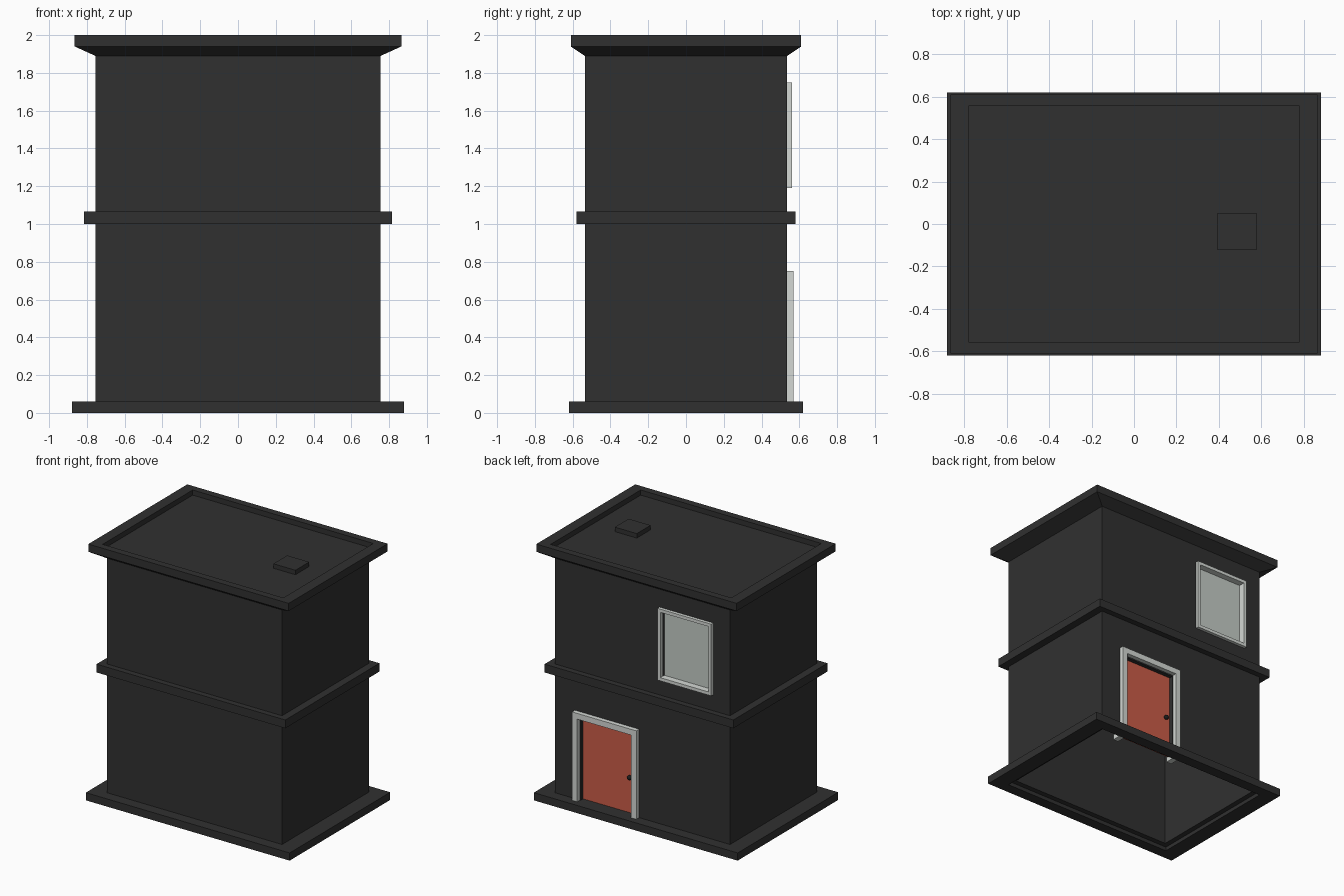
import bpy
import bmesh
from mathutils import Vector

cube = bpy.data.objects.get("Cube")
if cube:
    bpy.data.objects.remove(cube, do_unlink=True)


def material(name, rgb):
    mat = bpy.data.materials.new(name)
    mat.use_nodes = True
    mat.diffuse_color = (*rgb, 1)
    mat.node_tree.nodes["Principled BSDF"].inputs["Base Color"].default_value = (*rgb, 1)
    return mat


CHARCOAL = material("charcoal", (0.03, 0.03, 0.03))
PALE = material("pale grey trim", (0.66, 0.69, 0.66))
GLASS = material("window grey", (0.56, 0.61, 0.57))
RED = material("brick red", (0.6, 0.11, 0.065))
BLACK = material("black", (0.012, 0.012, 0.012))


def finish(name, bm, mat):
    bmesh.ops.recalc_face_normals(bm, faces=bm.faces)
    mesh = bpy.data.meshes.new(name)
    bm.to_mesh(mesh)
    bm.free()
    obj = bpy.data.objects.new(name, mesh)
    obj.data.materials.append(mat)
    bpy.context.collection.objects.link(obj)
    return obj


def box(name, low, high, mat):
    low, high = Vector(low), Vector(high)
    bm = bmesh.new()
    bmesh.ops.create_cube(bm, size=1)
    for v in bm.verts:
        v.co = (low + high) / 2 + v.co * (high - low)
    return finish(name, bm, mat)


def rect_loft(name, levels, mat, closed):
    """Skin rectangles (half x, half y, z); closed joins last to first, else caps the ends."""
    bm = bmesh.new()
    rings = [[bm.verts.new((sx * hx, sy * hy, z))
              for sx, sy in ((-1, -1), (1, -1), (1, 1), (-1, 1))]
             for hx, hy, z in levels]
    pairs = list(zip(rings, rings[1:]))
    if closed:
        pairs.append((rings[-1], rings[0]))
    else:
        bm.faces.new(rings[0])
        bm.faces.new(rings[-1])
    for a, b in pairs:
        for i in range(4):
            j = (i + 1) % 4
            bm.faces.new((a[i], a[j], b[j], b[i]))
    return finish(name, bm, mat)


def rect_ring(name, outer, inner, z0, z1, mat):
    return rect_loft(name, [(*outer, z0), (*outer, z1), (*inner, z1), (*inner, z0)], mat, True)


# Structure: hollow walls, open plinth and string course
WALL = (0.755, 0.535)
INNER = (0.715, 0.495)
walls = rect_ring("walls", WALL, INNER, 0.03, 1.9, CHARCOAL)
rect_ring("plinth", (0.88, 0.62), WALL, 0, 0.06, CHARCOAL)
rect_ring("floor_band", (0.815, 0.58), WALL, 1.0, 1.065, CHARCOAL)

# Flared cornice with sunken flat roof, and roof hatch
rect_loft("roof", [(*WALL, 1.89), (0.865, 0.61, 1.94), (0.865, 0.61, 2),
                   (0.78, 0.555, 2), (0.78, 0.555, 1.96)], CHARCOAL, False)
box("roof_hatch", (0.39, -0.12, 1.95), (0.58, 0.05, 1.995), CHARCOAL)

# Openings in the back wall
DOOR = (0.03, 0.585, 0.75)
WIN = (-0.61, -0.145, 1.19, 1.75)
BAR, TRIM = 0.045, 0.025
cutters = [
    box("door_cutter", (DOOR[0] + BAR + 0.006, 0.4, 0.06),
        (DOOR[1] - BAR - 0.006, 0.7, DOOR[2] - BAR - 0.01), CHARCOAL),
    box("window_cutter", (WIN[0] + TRIM, 0.4, WIN[2] + TRIM),
        (WIN[1] - TRIM, 0.7, WIN[3] - TRIM), CHARCOAL),
]
bpy.context.view_layer.objects.active = walls
for cutter in cutters:
    cutter.hide_render = True
    mod = walls.modifiers.new("opening", "BOOLEAN")
    mod.operation = "DIFFERENCE"
    mod.solver = "EXACT"
    mod.object = cutter
    bpy.ops.object.modifier_apply(modifier=mod.name)
    bpy.data.objects.remove(cutter, do_unlink=True)

# Door frame, door and knob
for side, x in (("left", DOOR[1] - BAR), ("right", DOOR[0])):
    box("door_post_" + side, (x, 0.46, 0.005), (x + BAR, 0.57, DOOR[2]), PALE)
box("door_lintel", (DOOR[0] + BAR, 0.5, DOOR[2] - BAR), (DOOR[1] - BAR, 0.57, DOOR[2]), PALE)
box("door", (DOOR[0] + BAR, 0.475, 0.04), (DOOR[1] - BAR, 0.505, DOOR[2] - BAR), RED)
bm = bmesh.new()
bmesh.ops.create_uvsphere(bm, u_segments=16, v_segments=8, radius=0.018)
bmesh.ops.translate(bm, verts=bm.verts, vec=(0.125, 0.52, 0.34))
knob = finish("door_knob", bm, BLACK)
knob.data.shade_smooth()

# Window frame and pane
for side, x in (("left", WIN[1] - TRIM), ("right", WIN[0])):
    box("window_jamb_" + side, (x, 0.5, WIN[2]), (x + TRIM, 0.56, WIN[3]), PALE)
for name, z in (("window_sill", WIN[2]), ("window_head", WIN[3] - TRIM)):
    box(name, (WIN[0] + TRIM, 0.5, z), (WIN[1] - TRIM, 0.56, z + TRIM), PALE)
box("window_pane", (WIN[0] + TRIM, 0.5, WIN[2] + TRIM),
    (WIN[1] - TRIM, 0.51, WIN[3] - TRIM), GLASS)
